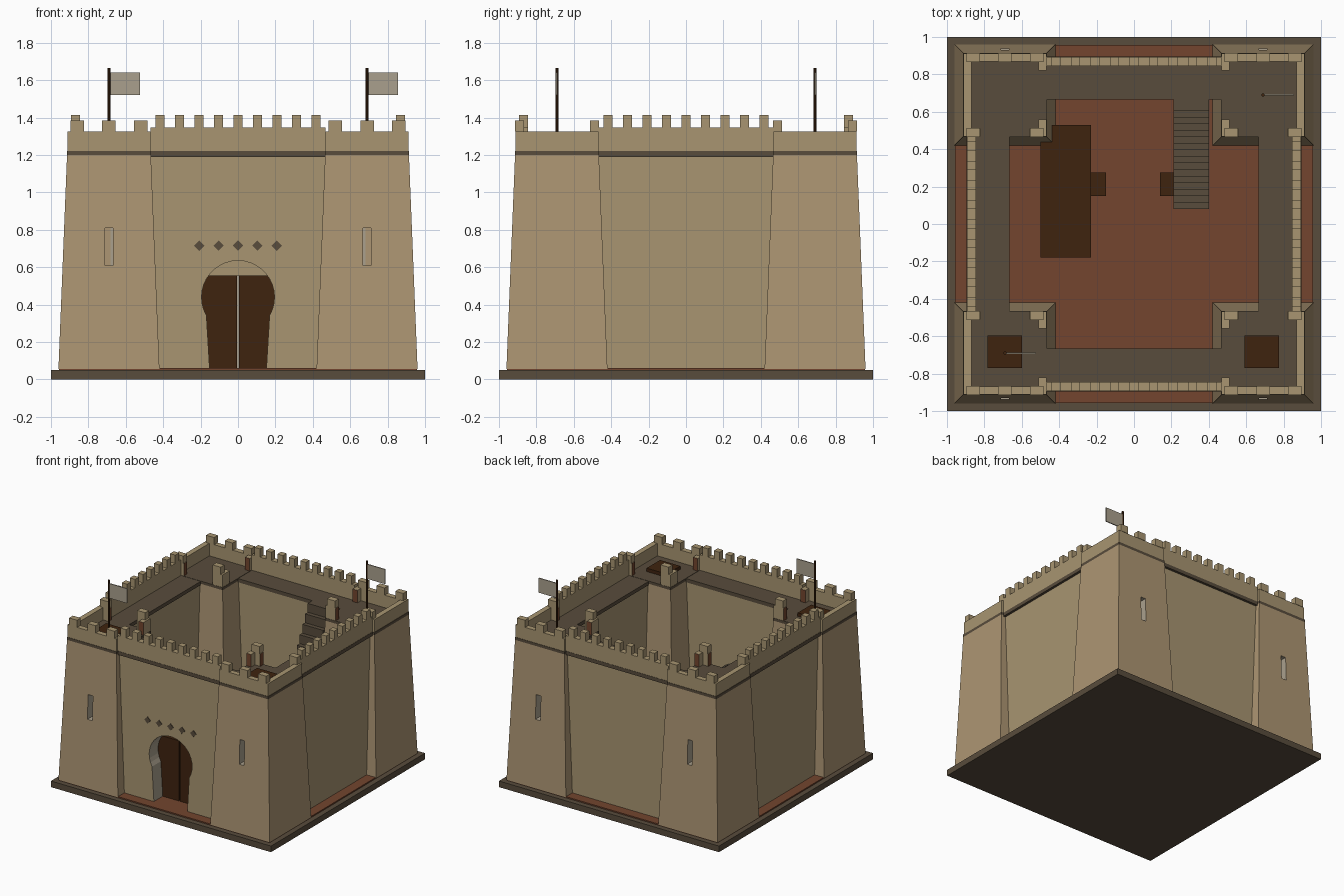
import bpy, bmesh, math
from mathutils import Matrix, Vector

if "Cube" in bpy.data.objects:
    bpy.data.objects.remove(bpy.data.objects["Cube"])


def material(name, r, g, b):
    m = bpy.data.materials.new(name)
    lin = [((c / 255 + 0.055) / 1.055) ** 2.4 for c in (r, g, b)]
    m.diffuse_color = (*lin, 1)
    m.use_nodes = True
    m.node_tree.nodes["Principled BSDF"].inputs["Base Color"].default_value = m.diffuse_color
    return m


STONE = material("sandstone", 168, 149, 113)
TOWER = material("warm_sandstone", 173, 150, 115)
DARK = material("dark_stone", 88, 76, 60)
CLAY = material("red_clay", 115, 69, 46)
WOOD = material("dark_wood", 62, 35, 15)
GREY = material("pale_grey", 170, 160, 141)


def finish(name, bm, *mats):
    bmesh.ops.recalc_face_normals(bm, faces=bm.faces)
    me = bpy.data.meshes.new(name)
    bm.to_mesh(me)
    bm.free()
    for m in mats:
        me.materials.append(m)
    ob = bpy.data.objects.new(name, me)
    bpy.context.collection.objects.link(ob)
    return ob


def add_box(bm, a, b, turn=None):
    """Box between two opposite corners, optionally turned about the centre."""
    a, b = Vector(a), Vector(b)
    size = [abs(v) for v in b - a]
    mat = Matrix.Translation((a + b) / 2) @ Matrix.Diagonal((*size, 1))
    if turn is not None:
        mat = turn @ mat
    return bmesh.ops.create_cube(bm, size=1, matrix=mat)["verts"]


def box(name, a, b, mat, turn=None):
    bm = bmesh.new()
    add_box(bm, a, b, turn)
    return finish(name, bm, mat)


def prism(name, pts, y0, y1, *mats, turn=None):
    """Outline in x and z, extruded along y."""
    bm = bmesh.new()
    f = bm.faces.new([bm.verts.new((x, y0, z)) for x, z in pts])
    out = bmesh.ops.extrude_face_region(bm, geom=[f])
    bmesh.ops.translate(bm, vec=(0, y1 - y0, 0),
                        verts=[v for v in out["geom"] if isinstance(v, bmesh.types.BMVert)])
    if turn is not None:
        bm.transform(turn)
    return finish(name, bm, *mats)


def cut(ob, cutter):
    mod = ob.modifiers.new("cut", "BOOLEAN")
    mod.operation, mod.solver, mod.object = "DIFFERENCE", "EXACT", cutter
    bpy.context.view_layer.objects.active = ob
    bpy.ops.object.modifier_apply(modifier="cut")
    bpy.data.objects.remove(cutter)


# Plinth and ground
box("plinth", (-1, -1, 0), (1, 1, 0.05), DARK)
box("ground", (-0.957, -0.957, 0.05), (0.957, 0.957, 0.06), CLAY)

# Curtain walls, each with walkway, parapet and merlons
for k, side in enumerate(("front", "right", "back", "left")):
    turn = Matrix.Rotation(k * math.pi / 2, 4, "Z")
    bm = bmesh.new()
    add_box(bm, (-0.5, -0.875, 0.055), (0.5, -0.672, 1.19), turn)
    wall = finish(side + "_wall", bm, STONE, GREY)
    if k == 0:
        # Horseshoe gate opening
        pts = [(-0.152, 0.0), (0.152, 0.0), (0.152, 0.06)]
        for i in range(25):
            a = math.radians(-30 + 240 * i / 24)
            pts.append((0.195 * math.cos(a), 0.44 + 0.195 * math.sin(a)))
        pts.append((-0.152, 0.06))
        cutter = prism("gate_cutter", pts, -1, -0.55, STONE, GREY)
        for p in cutter.data.polygons:
            p.material_index = 1
        cut(wall, cutter)
    box(side + "_walkway", (-0.47, -0.895, 1.19), (0.47, -0.665, 1.22), DARK, turn)
    bm = bmesh.new()
    add_box(bm, (-0.468, -0.893, 1.22), (0.468, -0.845, 1.347), turn)
    for i in range(9):
        x = -0.417 + i * 0.10425
        add_box(bm, (x - 0.025, -0.893, 1.347), (x + 0.025, -0.845, 1.415), turn)
    finish(side + "_parapet", bm, STONE)

# Gate leaves with a thin pale gap between them
for s in (-1, 1):
    box("gate_leaf", (s * 0.006, -0.76, 0.06), (s * 0.22, -0.73, 0.555), WOOD)
box("gate_gap_strip", (-0.01, -0.729, 0.06), (0.01, -0.722, 0.555), GREY)

# Diamond ornaments above the gate
for i in range(5):
    x = (i - 2) * 0.104
    prism("diamond", [(x - 0.028, 0.715), (x, 0.687), (x + 0.028, 0.715), (x, 0.743)],
          -0.88, -0.872, DARK)

# Corner towers
C, BOT, TOP = 0.69, 0.27, 0.224
for sx in (-1, 1):
    for sy in (-1, 1):
        tag = ("back_" if sy > 0 else "front_") + ("right" if sx > 0 else "left")
        cx, cy = sx * C, sy * C
        # Tapered body
        bm = bmesh.new()
        for v in add_box(bm, (cx - BOT, cy - BOT, 0.055), (cx + BOT, cy + BOT, 1.2)):
            if v.co.z > 1:
                v.co.x = cx + (v.co.x - cx) * TOP / BOT
                v.co.y = cy + (v.co.y - cy) * TOP / BOT
        body = finish(tag + "_tower", bm, TOWER, GREY)
        # Arrow slit, pale inside
        cutter = box("slit_cutter", (cx - 0.022, sy * 0.86, 0.61),
                     (cx + 0.022, sy * 1.02, 0.81), TOWER)
        cutter.data.materials.append(GREY)
        for p in cutter.data.polygons:
            p.material_index = 0 if abs(p.normal.y) > 0.5 else 1
        cut(body, cutter)
        box(tag + "_slit_strip", (sx * 0.668, sy * 0.859, 0.61),
            (sx * 0.682, sy * 0.866, 0.81), GREY)
        # Floor slab
        box(tag + "_tower_floor", (cx - 0.224, cy - 0.224, 1.199),
            (cx + 0.224, cy + 0.224, 1.222), DARK)

        # Parapet: full outer sides, inner sides open in the middle
        lo, hi, t = 0.468, 0.911, 0.043
        g0, g1 = 0.56, 0.82
        bm = bmesh.new()
        z0, z1 = 1.222, 1.325
        runs = [(lo, hi - t, hi, hi), (hi - t, lo, hi, hi - t),
                (lo, lo, g0, lo + t), (g1, lo, hi - t, lo + t),
                (lo, lo + t, lo + t, g0), (lo, g1, lo + t, hi - t)]
        for x0, y0, x1, y1 in runs:
            add_box(bm, (sx * x0, sy * y0, z0), (sx * x1, sy * y1, z1))
        # Clay coloured jambs beside the openings
        for f in bm.faces:
            c = f.calc_center_median()
            ax, ay = abs(c.x), abs(c.y)
            for u, w in ((ax, ay), (ay, ax)):
                if w < lo + t and (abs(u - g0) < 0.001 or abs(u - g1) < 0.001):
                    f.material_index = 1
        # Merlons on the front and back runs
        for y0, xs in ((hi - t, (0.52, 0.69, 0.86)), (lo, (0.52, 0.86))):
            for x in xs:
                add_box(bm, (sx * (x - 0.036), sy * (y0 - 0.003), z1),
                        (sx * (x + 0.036), sy * (y0 + t + 0.003), 1.385))
        finish(tag + "_tower_parapet", bm, STONE, CLAY)

        # Roof hatches on the front towers
        if sy < 0:
            hx = -0.69 if sx < 0 else 0.683
            box(tag + "_hatch", (hx - 0.092, -0.77, 1.222), (hx + 0.092, -0.595, 1.25), WOOD)
        # Flags on two opposite towers
        if sx == sy:
            bm = bmesh.new()
            bmesh.ops.create_cone(bm, cap_ends=True, segments=8, radius1=0.009, radius2=0.009,
                                  depth=0.445, matrix=Matrix.Translation((cx, cy, 1.4425)))
            finish(tag + "_flag_pole", bm, WOOD)
            box(tag + "_flag", (cx + 0.006, cy - 0.004, 1.52), (cx + 0.165, cy + 0.004, 1.64), GREY)

# Courtyard stair rising to the back walkway
bm = bmesh.new()
N = 16
for i in range(N):
    y = 0.08 + i * 0.035
    add_box(bm, (0.21, y, 0.06), (0.4, min(y + 0.035, 0.672) if i < N - 1 else 0.672,
                                  0.06 + (i + 1) * 1.16 / N))
finish("stair", bm, DARK)

# Courtyard shed and two crates
box("shed", (-0.5, -0.18, 0.06), (-0.23, 0.53, 0.52), WOOD)
box("shed_crate", (-0.23, 0.15, 0.06), (-0.15, 0.275, 0.2), WOOD)
box("stair_crate", (0.14, 0.15, 0.06), (0.21, 0.275, 0.2), WOOD)
